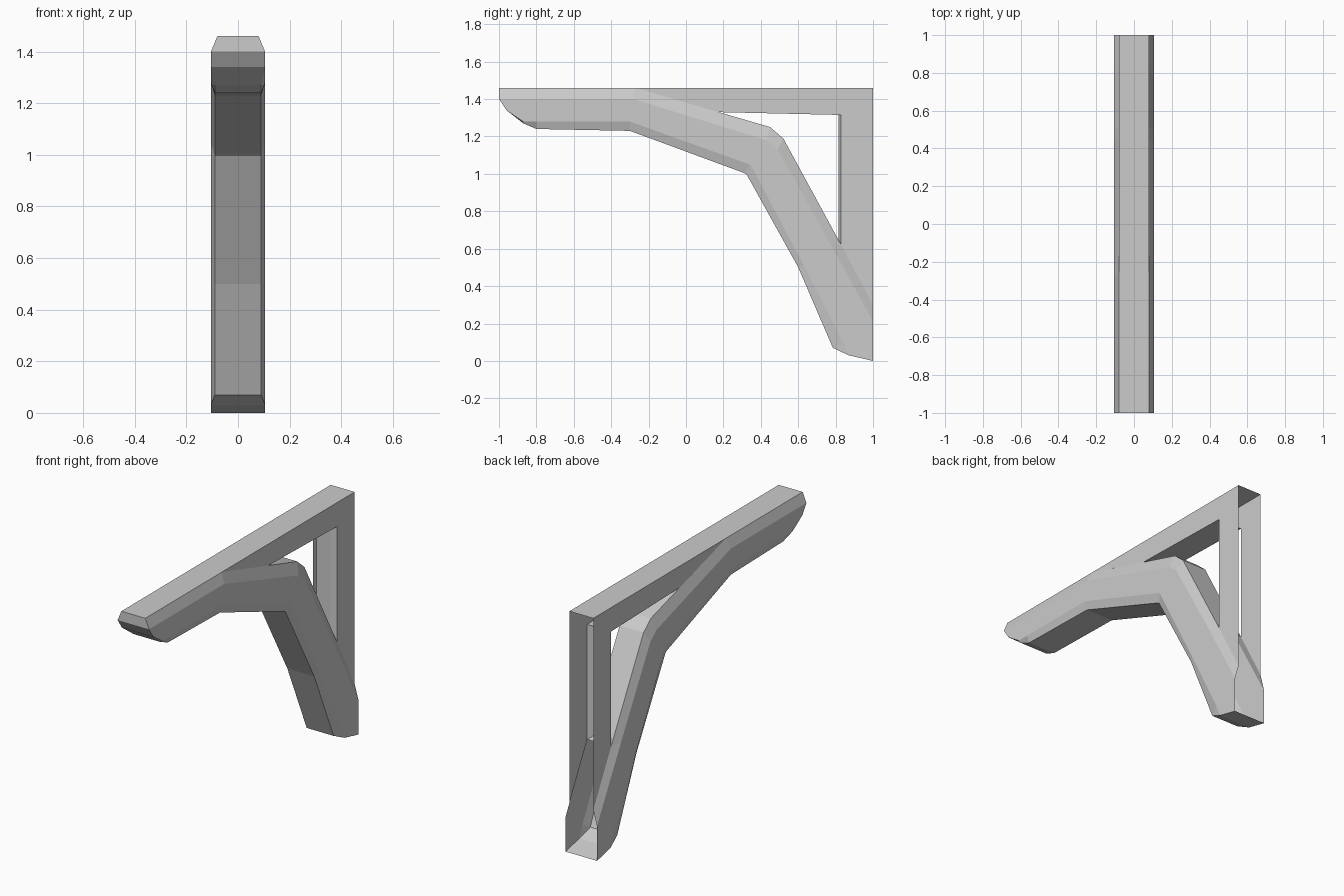
import bpy
import bmesh

cube = bpy.data.objects.get("Cube")
if cube:
    bpy.data.objects.remove(cube, do_unlink=True)

gray = bpy.data.materials.new("plain gray")
gray.use_nodes = True
COLOR = (0.6, 0.6, 0.6, 1)
gray.diffuse_color = COLOR
gray.node_tree.nodes["Principled BSDF"].inputs["Base Color"].default_value = COLOR

TOP, WIDE, LOW = 0.08, 0.105, 0.09   # half widths


def finish(name, bm):
    bmesh.ops.remove_doubles(bm, verts=bm.verts, dist=0.0005)
    bmesh.ops.dissolve_degenerate(bm, edges=bm.edges, dist=0.0005)
    bmesh.ops.recalc_face_normals(bm, faces=bm.faces)
    mesh = bpy.data.meshes.new(name)
    bm.to_mesh(mesh)
    bm.free()
    mesh.materials.append(gray)
    obj = bpy.data.objects.new(name, mesh)
    bpy.context.collection.objects.link(obj)


def face(bm, points):
    # Skip repeated points so that tapering strips end in triangles
    unique = list(dict.fromkeys(points))
    if len(unique) > 2:
        bm.faces.new([bm.verts.new(p) for p in unique])


# Bent brace: each station gives (y, z) of the top, upper side, lower side
# and bottom lines, then the half width of the bottom
stations = [
    ((-1, 1.46), (-1, 1.40), (-1, 1.40), (-1, 1.40), WIDE),
    ((-.96, 1.46), (-.96, 1.40), (-.96, 1.34), (-.96, 1.34), WIDE),
    ((-.87, 1.46), (-.87, 1.40), (-.87, 1.28), (-.87, 1.27), LOW),
    ((-.8, 1.46), (-.8, 1.40), (-.8, 1.28), (-.8, 1.24), LOW),
    ((-.27, 1.46), (-.28, 1.40), (-.3, 1.28), (-.3, 1.23), LOW),
    ((.45, 1.25), (.43, 1.18), (.34, 1.05), (.31, 1.005), LOW),
    ((.52, 1.19), (.49, 1.13), (.35, 1.04), (.325, .995), LOW),
    ((.83, .62), (.77, .63), (.63, .51), (.6, .5), LOW),
    ((1, .3), (1, .21), (.84, .1), (.785, .07), LOW),
    ((1, .3), (1, .21), (.87, .03), (.87, .03), WIDE),
    ((1, .3), (1, .21), (1, 0), (1, 0), WIDE),
]


def section(station, side):
    widths = (TOP, WIDE, WIDE, station[4])
    return [(side * w, *p) for w, p in zip(widths, station)]


bm = bmesh.new()
for i, (a, b) in enumerate(zip(stations, stations[1:])):
    la, lb = section(a, -1), section(b, -1)
    ra, rb = section(a, 1), section(b, 1)
    for p, q in ((la, lb), (ra, rb)):
        for k in range(3):
            face(bm, [p[k], p[k + 1], q[k + 1], q[k]])
    face(bm, [la[3], ra[3], rb[3], lb[3]])
    if i < 7:                        # inside the post the brace is open
        face(bm, [la[0], ra[0], rb[0], lb[0]])
# Front end
l, r = section(stations[0], -1), section(stations[0], 1)
face(bm, [l[0], r[0], r[1], l[1]])
finish("brace", bm)

# Beam and post: thin right-angled shell, open at the back
bm = bmesh.new()
tip, corner, foot = (-.27, 1.46), (1, 1.46), (1, .3)
under, inner, joint = (.176, 1.33), (.83, 1.315), (.83, .62)
for side in (-1, 1):
    face(bm, [(side * TOP, *p) for p in (tip, corner, foot, joint, inner, under)])
for a, b in ((tip, corner), (under, inner)):
    face(bm, [(-TOP, *a), (TOP, *a), (TOP, *b), (-TOP, *b)])
# Post front with its bevelled edge on one side
front, bevel = .815, .045
face(bm, [(-bevel, front, .64), (bevel, front, .64),
          (bevel, front, 1.315), (-bevel, front, 1.315)])
face(bm, [(bevel, front, .64), (TOP, *joint), (TOP, *inner), (bevel, front, 1.315)])
finish("beam_and_post", bm)
